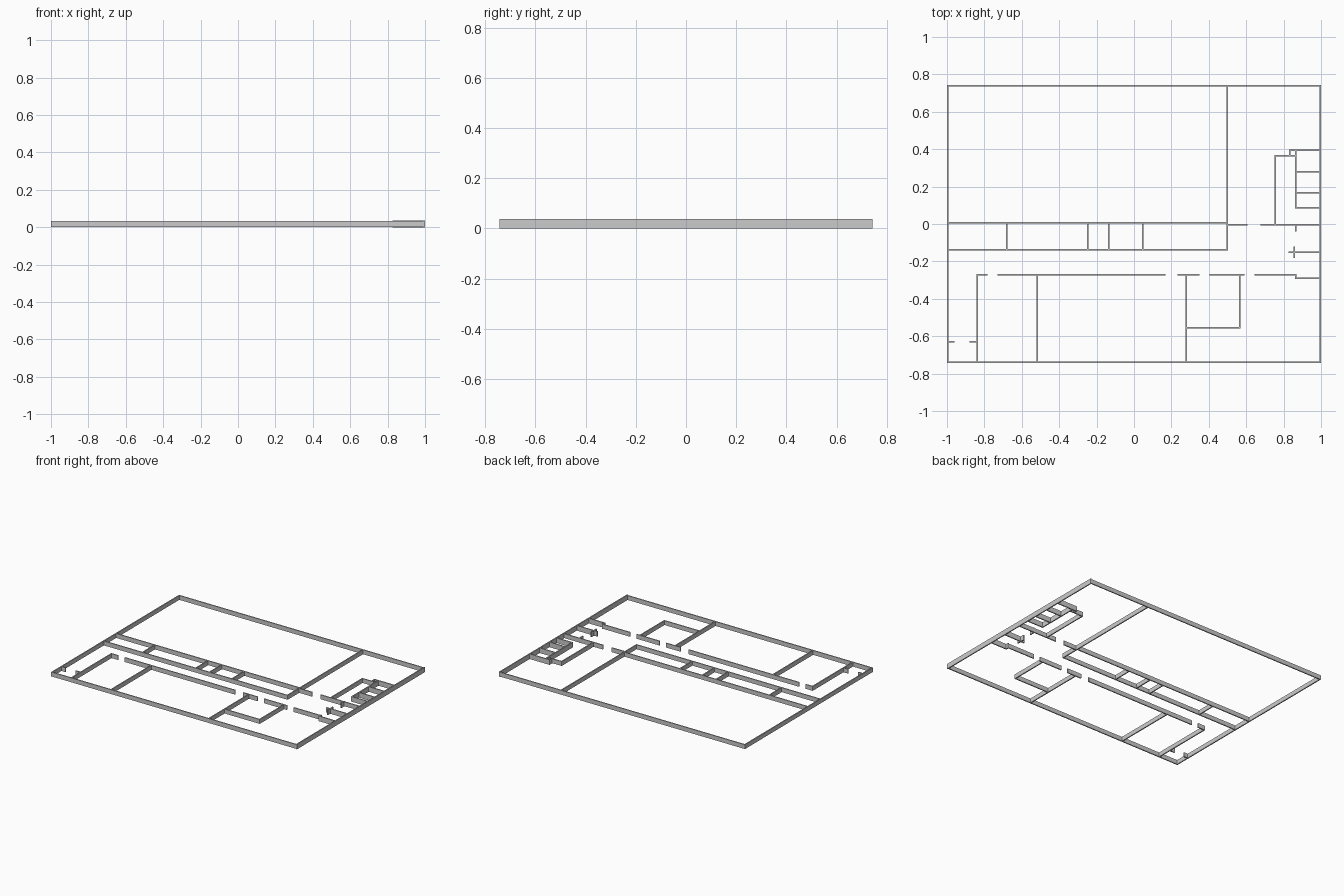
import bpy, bmesh
from mathutils import Matrix, Vector

if "Cube" in bpy.data.objects:
    bpy.data.objects.remove(bpy.data.objects["Cube"])

T = 0.008                              # wall thickness
W, D = 1.0 - T / 2, 0.743 - T / 2      # centre lines of the outer walls
MAIN = (0.002, 0.034)                  # bottom and top of the main walls
TALL = (0.0, 0.037)                    # right wall and stall partitions are taller


def walls(name, runs, z=MAIN):
    """Make one object with a thin box along every segment of the plan runs."""
    bm = bmesh.new()
    for run in runs:
        for (ax, ay), (bx, by) in zip(run, run[1:]):
            size = Vector((abs(bx - ax) + T, abs(by - ay) + T, z[1] - z[0]))
            mid = Vector(((ax + bx) / 2, (ay + by) / 2, (z[0] + z[1]) / 2))
            bmesh.ops.create_cube(bm, size=1, matrix=Matrix.Translation(mid)
                                  @ Matrix.Diagonal(size.to_4d()))
    mesh = bpy.data.meshes.new(name)
    bm.to_mesh(mesh)
    bm.free()
    obj = bpy.data.objects.new(name, mesh)
    bpy.context.collection.objects.link(obj)
    return obj


def across(y, *spans):
    return [[(a, y), (b, y)] for a, b in spans]


def along(x, *spans):
    return [[(x, a), (x, b)] for a, b in spans]


# Building perimeter
walls("outer_wall", [[(W, -D), (-W, -D), (-W, D), (W, D)]])
walls("right_outer_wall", along(W, (-D, D)), TALL)

# Large hall and the row of small rooms below it
TOP, BOT, HALL = 0.006, -0.138, 0.499
walls("hall_wall", [[(HALL, D), (HALL, BOT), (-W, BOT)]] + across(TOP, (-W, HALL)))
for i, x in enumerate((-0.681, -0.248, -0.136, 0.046)):
    walls(f"small_room_partition_{i + 1}", along(x, (BOT, TOP)))

# Corridor wall on the right, with a door gap
walls("right_corridor_wall", across(-0.004, (HALL, 0.604), (0.681, W)))
walls("side_room_wall", [[(0.756, -0.004), (0.756, 0.366), (0.866, 0.366)]])

# Lower corridor wall with door gaps
CY = -0.272
walls("lower_corridor_wall", across(CY, (-0.839, -0.787), (-0.726, 0.164),
                                    (0.237, 0.346), (0.408, 0.587), (0.648, 0.866)))

# Lower rooms
for i, x in enumerate((-0.839, -0.516, 0.279)):
    walls(f"lower_room_partition_{i + 1}", along(x, (-D, CY)))
walls("inner_room_wall", [[(0.279, -0.556), (0.565, -0.556), (0.565, CY)]])
walls("entry_door_stubs", across(-0.63, (-W, -0.964), (-0.876, -0.839)))

# Upper stalls
SX = 0.866
walls("upper_stall_wall", [[(0.834, 0.369), (0.834, 0.395), (W, 0.395)]]
      + along(SX, (0.086, 0.395)), TALL)
for i, y in enumerate((0.279, 0.167, 0.086)):
    walls(f"upper_stall_partition_{i + 1}", across(y, (SX, W)), TALL)

# Lower stalls
walls("lower_stall_partition", across(-0.152, (0.83, W))
      + along(0.856, (-0.178, -0.124)), TALL)
walls("lower_stall_stub", along(SX, (-0.037, -0.004)), TALL)
walls("lower_stall_wall", [[(SX, CY), (SX, -0.291), (W, -0.291)]], TALL)
